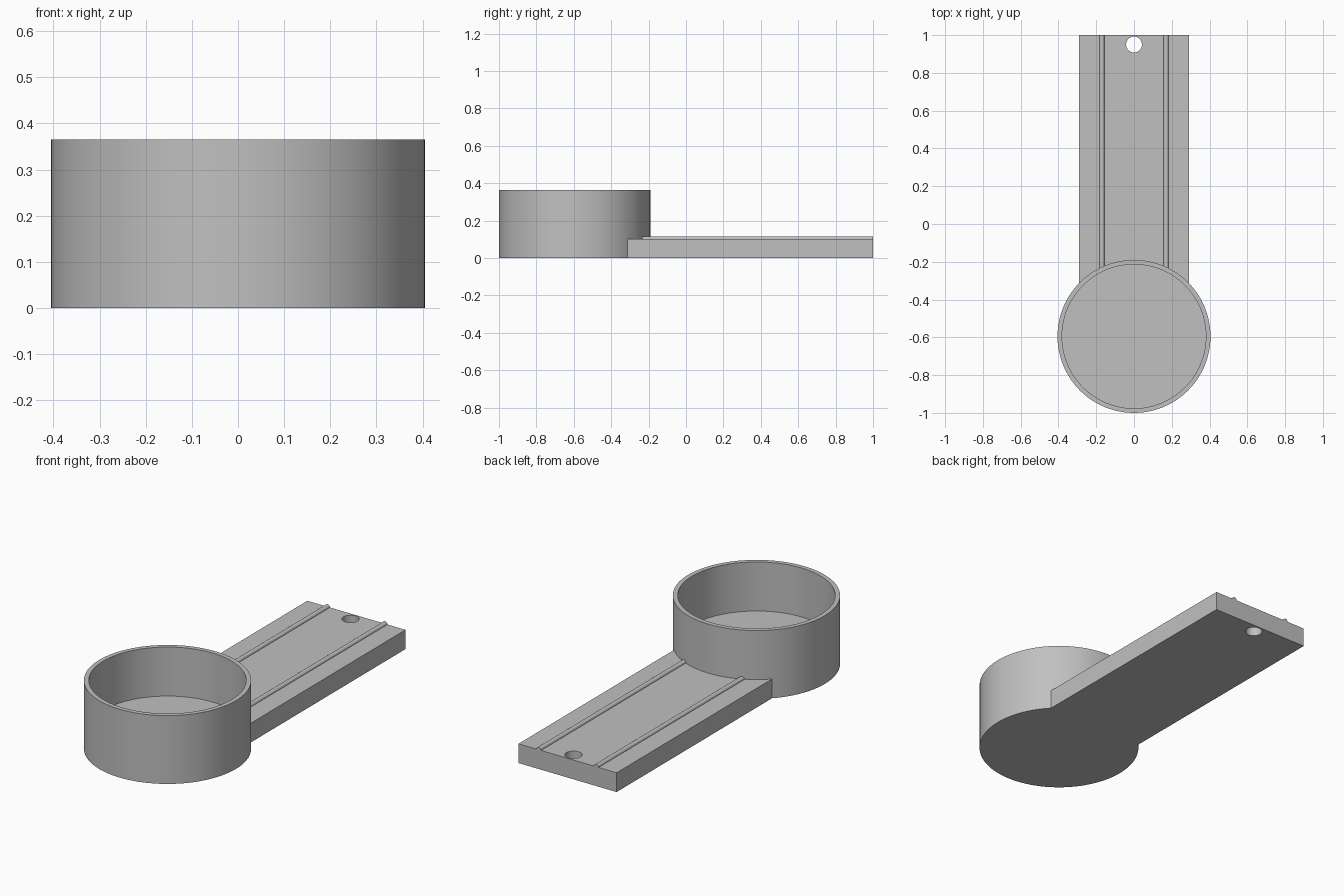
import bpy, bmesh, math

if "Cube" in bpy.data.objects:
    bpy.data.objects.remove(bpy.data.objects["Cube"], do_unlink=True)

CUP_Y, CUP_R, INNER_R, CUP_H = -0.595, 0.405, 0.381, 0.365
BASE_H, HALF_W = 0.103, 0.29
SEGMENTS = 96

grey = bpy.data.materials.new("plain grey")
grey.use_nodes = True
grey.diffuse_color = (0.53, 0.53, 0.53, 1)
grey.node_tree.nodes["Principled BSDF"].inputs["Base Color"].default_value = grey.diffuse_color


def finish(name, bm):
    bmesh.ops.recalc_face_normals(bm, faces=bm.faces)
    mesh = bpy.data.meshes.new(name)
    bm.to_mesh(mesh)
    bm.free()
    mesh.materials.append(grey)
    obj = bpy.data.objects.new(name, mesh)
    bpy.context.collection.objects.link(obj)
    return obj


def smooth(obj):
    bpy.ops.object.select_all(action='DESELECT')
    obj.select_set(True)
    bpy.context.view_layer.objects.active = obj
    bpy.ops.object.shade_smooth_by_angle(angle=math.radians(30))


def cylinder(name, radius, length, location, segments, along_y=False):
    bm = bmesh.new()
    bmesh.ops.create_cone(bm, cap_ends=True, segments=segments,
                          radius1=radius, radius2=radius, depth=length)
    obj = finish(name, bm)
    if along_y:
        obj.rotation_euler.x = math.pi / 2
    obj.location = location
    return obj


# Round cup: lathed wall with a thick floor
bm = bmesh.new()
profile = [(0, 0), (CUP_R, 0), (CUP_R, CUP_H), (INNER_R, CUP_H), (INNER_R, BASE_H), (0, BASE_H)]
verts = [bm.verts.new((r, 0, z)) for r, z in profile]
edges = [bm.edges.new(pair) for pair in zip(verts, verts[1:])]
bmesh.ops.spin(bm, geom=verts + edges, axis=(0, 0, 1), cent=(0, 0, 0),
               angle=math.tau, steps=SEGMENTS, use_duplicate=False)
bmesh.ops.remove_doubles(bm, verts=bm.verts, dist=0.0005)
cup = finish("cup", bm)
cup.location.y = CUP_Y
smooth(cup)

# Flat handle whose front edge follows the cup wall
bm = bmesh.new()
outline = [(HALF_W, 1), (-HALF_W, 1)]
arc_r = CUP_R - 0.002
half_angle = math.asin(HALF_W / arc_r)
for i in range(25):
    a = half_angle * (i / 12 - 1)
    outline.append((arc_r * math.sin(a), CUP_Y + arc_r * math.cos(a)))
face = bm.faces.new([bm.verts.new((x, y, 0)) for x, y in outline])
top = bmesh.ops.extrude_face_region(bm, geom=[face])["geom"]
bmesh.ops.translate(bm, vec=(0, 0, BASE_H),
                    verts=[v for v in top if isinstance(v, bmesh.types.BMVert)])
handle = finish("handle", bm)

# Hanging hole near the end of the handle
cutter = cylinder("hole_cutter", 0.042, 0.4, (0, 0.95, 0.05), 48)
cutter.hide_render = True
cutter.hide_set(True)
hole = handle.modifiers.new("hanging hole", 'BOOLEAN')
hole.operation = 'DIFFERENCE'
hole.solver = 'EXACT'
hole.object = cutter
bpy.context.view_layer.objects.active = handle
handle.select_set(True)
bpy.ops.object.modifier_apply(modifier=hole.name)
bpy.data.objects.remove(cutter, do_unlink=True)
smooth(handle)

# Two half-sunk round rails along the handle
rail_start = -0.24
for side, x in (("left", 0.17), ("right", -0.17)):
    rail = cylinder(side + "_rail", 0.0135, 1 - rail_start,
                    (x, (1 + rail_start) / 2, BASE_H), 24, along_y=True)
    smooth(rail)
